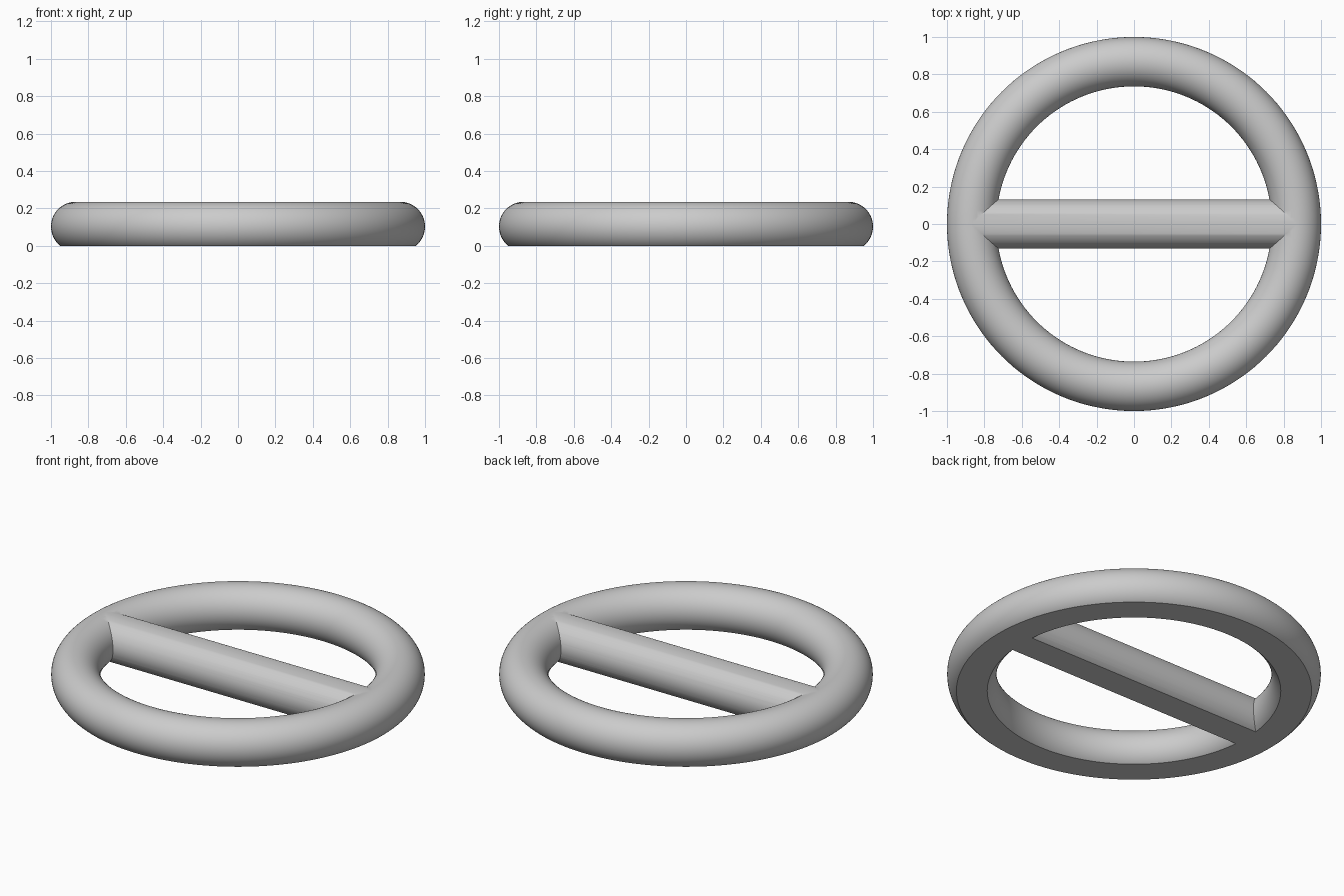
import bpy

if "Cube" in bpy.data.objects:
    bpy.data.objects.remove(bpy.data.objects["Cube"], do_unlink=True)

TUBE = 0.132            # radius of ring tube and crossbar
RING = 1 - TUBE         # radius of the ring's centre line
AXIS = 0.235 - TUBE     # height of the tube centre

grey = bpy.data.materials.new("plain grey")
grey.use_nodes = True
colour = (0.6, 0.6, 0.6, 1)
grey.diffuse_color = colour
grey.node_tree.nodes["Principled BSDF"].inputs["Base Color"].default_value = colour


def combine(target, tool, operation):
    """Apply a boolean and remove the tool object."""
    mod = target.modifiers.new(operation.lower(), 'BOOLEAN')
    mod.operation = operation
    mod.solver = 'EXACT'
    mod.object = tool
    bpy.context.view_layer.objects.active = target
    bpy.ops.object.modifier_apply(modifier=mod.name)
    bpy.data.objects.remove(tool, do_unlink=True)


# Round ring
bpy.ops.mesh.primitive_torus_add(major_radius=RING, minor_radius=TUBE, major_segments=144,
                                 minor_segments=64, location=(0, 0, AXIS))
ring = bpy.context.object
ring.name = "ring_with_crossbar"
ring.data.materials.append(grey)

# Crossbar, ending inside the ring tube
bpy.ops.mesh.primitive_cylinder_add(vertices=64, radius=TUBE, depth=2 * RING - 0.01,
                                    location=(0, 0, AXIS), rotation=(0, 1.5707963, 0))
crossbar = bpy.context.object
crossbar.data.materials.append(grey)
combine(ring, crossbar, 'UNION')

# Flat underside
bpy.ops.mesh.primitive_cube_add(size=3, location=(0, 0, -1.5))
floor_cutter = bpy.context.object
floor_cutter.hide_render = True
floor_cutter.data.materials.append(grey)
combine(ring, floor_cutter, 'DIFFERENCE')

# Smooth tubes, sharp base and joints
bpy.ops.object.select_all(action='DESELECT')
ring.select_set(True)
bpy.context.view_layer.objects.active = ring
bpy.ops.object.shade_smooth_by_angle(angle=0.52)
